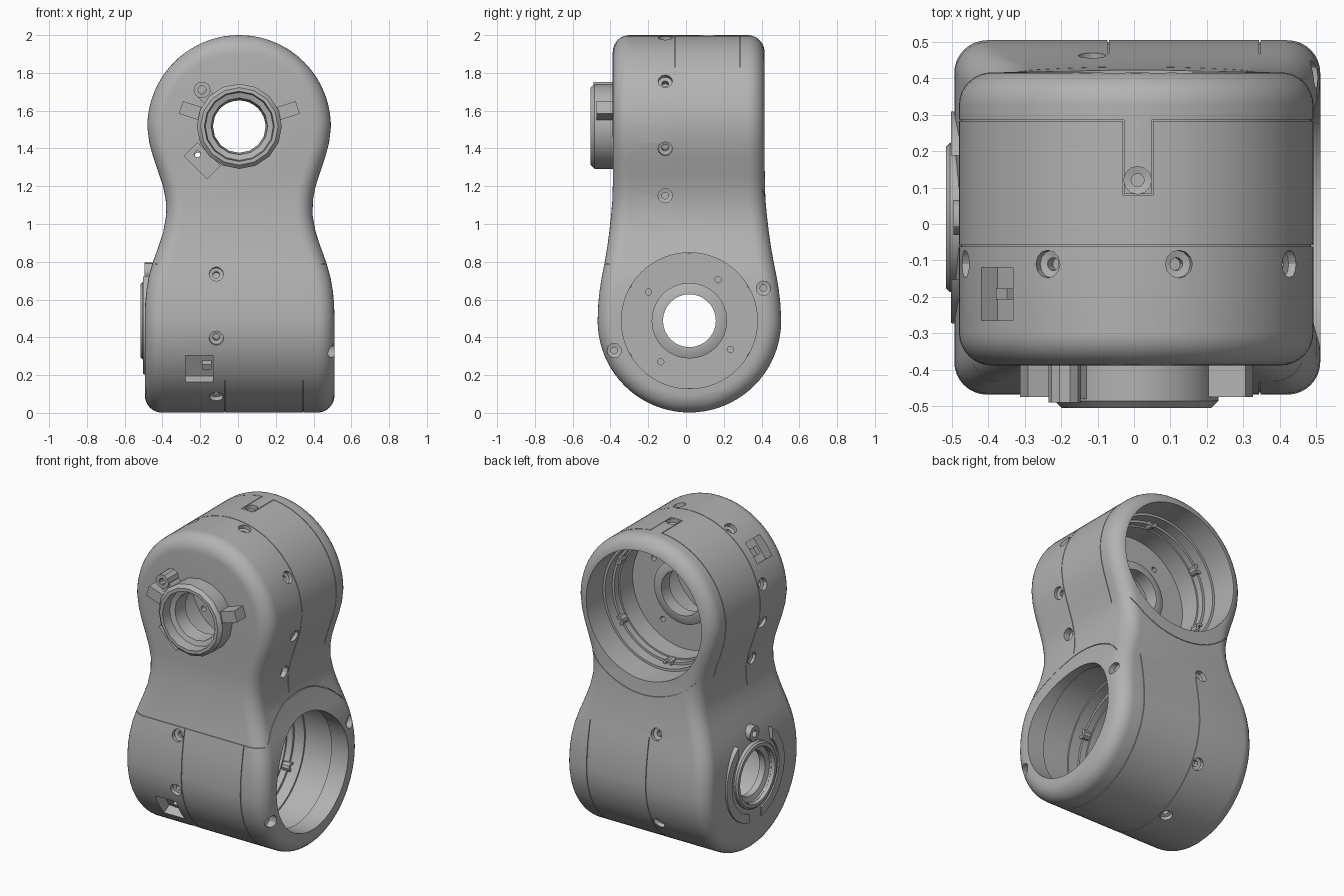
import bpy, bmesh, math
from mathutils import Vector, Matrix

cube = bpy.data.objects.get("Cube")
if cube:
    bpy.data.objects.remove(cube, do_unlink=True)

grey = bpy.data.materials.new("housing_grey")
grey.use_nodes = True
grey.diffuse_color = (0.45, 0.45, 0.45, 1)
grey.node_tree.nodes["Principled BSDF"].inputs["Base Color"].default_value = grey.diffuse_color

FILLET = 0.09
TOP = Vector((0.006, 0.014, 1.514))   # centre of the upper drum, axis along y
LOW = Vector((0.009, 0.018, 0.488))   # centre of the lower drum, axis along x
R = 0.486
UPPER_HALF, LOWER_HALF = 0.402, 0.502
X, Y, Z = Vector((1, 0, 0)), Vector((0, 1, 0)), Vector((0, 0, 1))


def finish(name, bm):
    bmesh.ops.remove_doubles(bm, verts=bm.verts, dist=1e-5)
    bmesh.ops.recalc_face_normals(bm, faces=bm.faces)
    mesh = bpy.data.meshes.new(name)
    bm.to_mesh(mesh)
    bm.free()
    mesh.materials.append(grey)
    obj = bpy.data.objects.new(name, mesh)
    bpy.context.collection.objects.link(obj)
    return obj


def select(obj):
    bpy.ops.object.select_all(action='DESELECT')
    obj.select_set(True)
    bpy.context.view_layer.objects.active = obj


def cut(target, cutter, keep=False):
    mod = target.modifiers.new("cut", 'BOOLEAN')
    mod.object, mod.operation, mod.solver = cutter, 'DIFFERENCE', 'EXACT'
    select(target)
    bpy.ops.object.modifier_apply(modifier=mod.name)
    if not keep:
        bpy.data.objects.remove(cutter, do_unlink=True)


def lathe(name, profile, origin, axis, steps=48):
    """Solid of revolution from (radius, height) points."""
    bm = bmesh.new()
    vs = [bm.verts.new((r, 0, h)) for r, h in profile]
    edges = [bm.edges.new(p) for p in zip(vs, vs[1:])]
    if min(r for r, h in profile) > 0:
        edges.append(bm.edges.new((vs[-1], vs[0])))
    bmesh.ops.spin(bm, geom=vs + edges, cent=(0, 0, 0), axis=(0, 0, 1),
                   angle=math.tau, steps=steps)
    turn = axis.to_track_quat('Z', 'Y').to_matrix().to_4x4()
    bm.transform(Matrix.Translation(origin) @ turn)
    return finish(name, bm)


def rod(name, r, h0, h1, origin, axis, steps=12):
    return lathe(name, [(0, h0), (r, h0), (r, h1), (0, h1)], origin, axis, steps)


def box(name, centre, size, angle=0, axis='Y'):
    bm = bmesh.new()
    bmesh.ops.create_cube(bm, size=1)
    bm.transform(Matrix.Translation(centre) @ Matrix.Rotation(angle, 4, axis)
                 @ Matrix.Diagonal((*size, 1)))
    return finish(name, bm)


def span(name, lo, hi):
    lo, hi = Vector(lo), Vector(hi)
    return box(name, (lo + hi) / 2, hi - lo)


# Neck: height, half width in x, half depth in y
NECK = [(LOW.z, LOWER_HALF, R), (0.58, 0.5, 0.482), (0.65, 0.493, 0.474), (0.72, 0.481, 0.463),
        (0.8, 0.458, 0.447), (0.88, 0.429, 0.433), (0.96, 0.403, 0.422), (1.05, 0.387, 0.412),
        (1.13, 0.39, 0.405), (1.2, 0.404, 0.403), (1.28, 0.43, 0.402), (1.36, 0.457, 0.402),
        (1.43, 0.476, 0.402), (TOP.z, R, UPPER_HALF)]
CORNER, ARC = 8, 20


def corner(half_x, half_y, r, dz, big, lower):
    """Quarter outline of one level, from the x side to the y side."""
    t_max = math.pi / 2
    if dz > big - r:
        t_max = math.acos(max(-1, min(1, (dz - big + r) / r)))
    pts = []
    for i in range(CORNER + 1):
        t = t_max * i / CORNER
        across = math.sqrt(max(0, (big - r + r * math.cos(t)) ** 2 - dz * dz))
        along = (half_x if lower else half_y) - r + r * math.sin(t)
        pts.append((along, across) if lower else (across, along))
    return pts[::-1] if lower else pts


def shell(name, inset=0):
    """Upper drum, neck and lower drum lofted through horizontal levels."""
    r, big = FILLET - inset, R - inset
    levels = []
    for i in range(ARC):
        dz = big * math.cos(i / ARC * math.pi / 2)
        levels.append((LOW.z - dz, corner(LOWER_HALF - inset, 0, r, dz, big, True)))
    for z, hx, hy in NECK:
        levels.append((z, corner(0, hy - inset, r, 0, hx - inset, False)))
    for i in range(1, ARC + 1):
        dz = big * math.sin(i / ARC * math.pi / 2)
        levels.append((TOP.z + dz, corner(0, UPPER_HALF - inset, r, dz, big, False)))
    bm = bmesh.new()
    rings = []
    for z, q in levels:
        k = max(0, min(1, (z - LOW.z) / (TOP.z - LOW.z)))
        c = LOW.lerp(TOP, k)
        loop = q + [(-x, y) for x, y in q[::-1]] + [(-x, -y) for x, y in q] \
            + [(x, -y) for x, y in q[::-1]]
        rings.append([bm.verts.new((c.x + x, c.y + y, z)) for x, y in loop])
    for a, b in zip(rings, rings[1:]):
        for i in range(len(a)):
            j = (i + 1) % len(a)
            bm.faces.new((a[i], a[j], b[j], b[i]))
    return finish(name, bm)


body = shell("housing_body")

# Hollow drums: boss bore, front chamber, bored floor plate, stepped ledges and mouth
DRUMS = [("upper", TOP, Y, UPPER_HALF, 0.41, 0.24, 0.405, 0.405, -0.34, 28),
         ("lower", LOW, X, LOWER_HALF, 0.58, 0.4, 0.36, 0.4, -0.43, 30)]
for label, c, axis, mouth, depth, ledge, lip, wall, front_wall, turn in DRUMS:
    floor, shelf = mouth - depth, mouth - ledge
    cut(body, lathe("cavity", [
        (0, -0.7), (0.17, -0.7), (0.17, front_wall), (0.3, front_wall), (0.3, floor - 0.05),
        (0.14, floor - 0.05), (0.14, floor), (0.365, floor), (0.365, shelf - 0.04),
        (0.375, shelf - 0.04), (0.375, shelf), (0.39, shelf), (0.39, shelf + 0.07),
        (wall, shelf + 0.07), (wall, mouth - 0.13),
        (lip, mouth - 0.12), (lip, mouth + 0.1), (0, mouth + 0.1)], c, axis, 64))
    lathe(label + "_inner_ring", [(0.14, floor - 0.01), (0.2, floor - 0.01),
          (0.2, floor + 0.02), (0.165, floor + 0.035), (0.14, floor + 0.035)], c, axis, 32)
    side = axis.cross(Z)
    for i in range(6):
        a = math.radians(60 * i + turn)
        p = c + (side * math.cos(a) + Z * math.sin(a)) * 0.385
        lathe(f"{label}_screw_post_{i}", [(0.014, shelf - 0.03), (0.03, shelf - 0.03),
              (0.03, shelf + 0.02), (0.014, shelf + 0.02)], p, axis, 10)
    for i in range(4):
        a = math.radians(90 * i + 35)
        p = c + (side * math.cos(a) + Z * math.sin(a)) * 0.265
        cut(body, rod("floor_hole", 0.017, floor - 0.1, floor + 0.1, p, axis))

# Seam grooves between the shell sections
core = shell("groove_core", 0.006)
core.hide_render = True
G = 0.002
seams = [span("seam", (-1, -0.06 - G, 1.0), (1, -0.06 + G, 2.1)),
         span("seam", (-1, 0.285 - G, 1.18), (-0.03, 0.285 + G, 2.1)),
         span("seam", (0.05, 0.285 - G, 1.18), (1, 0.285 + G, 2.1)),
         span("seam", (-0.03 - G, 0.08, 1.9), (-0.03 + G, 0.285, 2.1)),
         span("seam", (0.05 - G, 0.08, 1.9), (0.05 + G, 0.285, 2.1)),
         span("seam", (-0.03, 0.08 - G, 1.9), (0.05, 0.08 + G, 2.1)),
         span("seam", (-0.07 - G, -1, -0.1), (-0.07 + G, 1, 0.785)),
         span("seam", (0.345 - G, -1, -0.1), (0.345 + G, 1, 0.785)),
         span("seam", (-0.44, -1, 0.79 - G), (0.46, -0.3, 0.79 + G))]
for c, axis, lo, hi in ((TOP, Y, 1.18, 3), (LOW, X, -1, 0.8)):
    arc = lathe("seam", [(0.49, 0.3), (0.494, 0.3), (0.494, 0.6), (0.49, 0.6)], c, axis, 64)
    cut(arc, span("crop", (-1, -1, lo), (1, 1, hi)))
    seams.append(arc)
for seam in seams:
    cut(seam, core, keep=True)
    cut(body, seam)
bpy.data.objects.remove(core, do_unlink=True)


def screw(p, d):
    steps = [(0, 0.05), (0.038, 0.05), (0.038, -0.025), (0.018, -0.03), (0.018, -0.06), (0, -0.06)]
    cut(body, lathe("screw_hole", steps, Vector(p), Vector(d).normalized(), 12))


# Countersunk screw holes around the drums, neck and rims
for deg in (-104, -75, -30, 14, 60, 104):
    a = math.radians(deg)
    d = Vector((math.sin(a), 0, math.cos(a)))
    screw(Vector((TOP.x, -0.11, TOP.z)) + d * R, d)
for s, angles in ((-1, (-56, -11)), (1, (-74, -31))):
    screw((0.39 * s, -0.11, 1.15), (s, 0, 0))
    for deg in angles:
        a = math.radians(deg)
        d = Vector((0, s * math.cos(a), math.sin(a)))
        screw(Vector((-0.115, LOW.y, LOW.z)) + d * R, d)
screw((-0.115, -0.442, 0.735), (0, -1, 0.15))
screw((-0.115, 0.46, 0.81), (0, 1, 0.2))
screw((0.01, 0.12, 2), Z)
screw((0.485, 0.41, 0.66), X)
screw((0.485, -0.38, 0.33), X)

# Connector windows with a small socket block
a = math.radians(-52)
d = Vector((math.sin(a), 0, math.cos(a)))
w = Vector((0, -0.192, TOP.z)) + d * R
cut(body, box("window", w, (0.14, 0.145, 0.13), a))
box("upper_socket", w - d * 0.045, (0.05, 0.03, 0.04), a)
a = math.radians(32)
d = Vector((0, -math.cos(a), -math.sin(a)))
w = Vector((-0.205, LOW.y, LOW.z)) + d * R
cut(body, box("window", w, (0.145, 0.13, 0.165), a, 'X'))
box("lower_socket", w - d * 0.045 + X * 0.04, (0.05, 0.04, 0.03), a, 'X')

# Front output boss with locking tabs, screw ear and key slot
front = Vector((0.007, -0.38, 1.517))
lathe("front_boss", [(0.225, 0), (0.225, 0.105), (0.205, 0.125), (0.185, 0.125), (0.18, 0.06),
      (0.15, 0.05), (0.14, -0.04), (0.2, -0.04)], front, -Y, 16)
for label, s in (("left", 1), ("right", -1)):
    a = math.radians(18)
    p = front + Vector((s * math.cos(a), 0, math.sin(a))) * 0.265
    box(label + "_boss_tab", p - Y * 0.045, (0.12, 0.1, 0.07), -s * a)
lathe("front_boss_ear", [(0.022, 0), (0.045, 0), (0.045, 0.11), (0.022, 0.11)],
      Vector((-0.19, -0.38, 1.71)), -Y, 10)
box("front_ear_web", (-0.165, -0.43, 1.675), (0.06, 0.1, 0.07), math.radians(45))
cut(body, box("key_slot", (-0.19, -0.39, 1.335), (0.17, 0.06, 0.1), math.radians(45)))
cut(body, rod("slot_hole", 0.017, -0.25, 0.2, Vector((-0.215, -0.3, 1.37)), Y))

# Side output boss, its two curved flanges and screw ear
side = Vector((-0.45, LOW.y, LOW.z))
lathe("side_boss", [(0.2, -0.02), (0.205, 0.055), (0.195, 0.065), (0.175, 0.065), (0.17, 0.03),
      (0.14, 0.02), (0.14, -0.02)], side, -X, 32)
flange = lathe("side_flanges", [(0.235, 0), (0.295, 0), (0.29, 0.052), (0.235, 0.052)], side, -X, 40)
cut(flange, box("flange_gap", side + Z * 0.25, (0.3, 0.34, 0.3)))
cut(flange, box("flange_gap", side - Z * 0.25, (0.3, 0.12, 0.2)))
lathe("side_boss_ear", [(0.022, -0.05), (0.048, -0.05), (0.048, 0.045), (0.022, 0.045)],
      side + Z * 0.26, -X, 12)

# Smooth curves, crisp machined edges
for obj in list(bpy.context.scene.objects):
    if obj.type == 'MESH':
        select(obj)
        bpy.ops.object.shade_smooth_by_angle(angle=math.radians(30))
